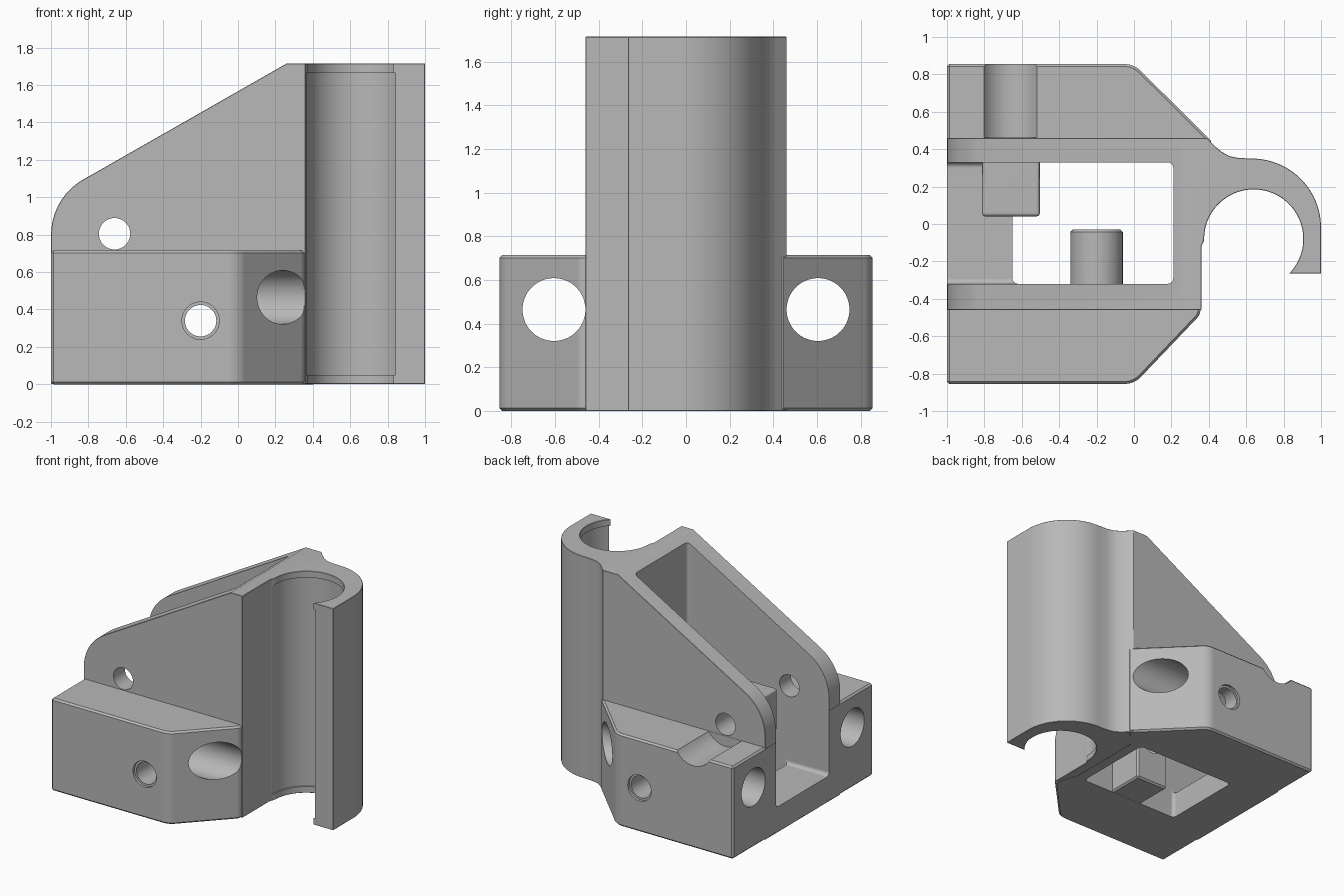
import bpy, bmesh
from math import cos, sin, radians, pi
from mathutils import Vector

cube = bpy.data.objects.get("Cube")
if cube:
    bpy.data.objects.remove(cube, do_unlink=True)

grey = bpy.data.materials.new("plain grey")
grey.use_nodes = True
grey.diffuse_color = (0.48, 0.48, 0.48, 1)
grey.node_tree.nodes["Principled BSDF"].inputs["Base Color"].default_value = (0.48, 0.48, 0.48, 1)


def arc(cx, cy, r, start, end, n):
    angles = [radians(start + (end - start) * i / n) for i in range(n + 1)]
    return [(cx + r * cos(a), cy + r * sin(a)) for a in angles]


def prism(name, outline, axis, low, high):
    """Extrude a flat outline along x, y or z."""
    place = {"x": lambda p, t: (t, p[0], p[1]),
             "y": lambda p, t: (p[0], t, p[1]),
             "z": lambda p, t: (p[0], p[1], t)}[axis]
    bm = bmesh.new()
    face = bm.faces.new([bm.verts.new(place(p, low)) for p in outline])
    new = bmesh.ops.extrude_face_region(bm, geom=[face])["geom"]
    shift = Vector(place((0, 0), high - low))
    bmesh.ops.translate(bm, vec=shift, verts=[v for v in new if isinstance(v, bmesh.types.BMVert)])
    bmesh.ops.recalc_face_normals(bm, faces=bm.faces)
    mesh = bpy.data.meshes.new(name)
    bm.to_mesh(mesh)
    bm.free()
    mesh.materials.append(grey)
    obj = bpy.data.objects.new(name, mesh)
    bpy.context.collection.objects.link(obj)
    return obj


def rect(x0, x1, y0, y1):
    return [(x0, y0), (x1, y0), (x1, y1), (x0, y1)]


def circle(cx, cy, r, n=64):
    return arc(cx, cy, r, 0, 360, n)[:-1]


def apply(obj, mod):
    bpy.context.view_layer.objects.active = obj
    bpy.ops.object.modifier_apply(modifier=mod.name)


def bevel(obj, width, angle=35, segments=1):
    mod = obj.modifiers.new("edge", "BEVEL")
    mod.width, mod.segments = width, segments
    mod.limit_method, mod.angle_limit = "ANGLE", radians(angle)
    apply(obj, mod)


def combine(obj, other, operation):
    """Boolean the other solid into obj, then discard it."""
    other.hide_render = True
    mod = obj.modifiers.new("combine", "BOOLEAN")
    mod.operation, mod.solver, mod.object = operation, "EXACT", other
    apply(obj, mod)
    bpy.data.objects.remove(other, do_unlink=True)


# Tower with the open clip, as seen in plan
plan = [(-1.2, 0.46), (0.39, 0.46), (0.44, 0.41), (0.47, 0.385), (0.51, 0.363), (0.56, 0.353)]
plan += arc(0.63, -0.02, 0.37, 90, 0, 24)
plan += [(1.0, -0.265), (0.83, -0.265)]
plan += arc(0.64, -0.08, 0.265, -43, 178, 48)
plan += [(0.374, -0.09), (0.36, -0.12), (0.36, -0.46), (-1.2, -0.46)]
tower = prism("tower", plan, "z", 0.001, 1.715)

# Sloping side outline with a rounded lower corner
side = [(-0.999, -0.2), (1.2, -0.2), (1.2, 2.26), (0.26, 1.715)]
side += arc(-0.66, 0.8, 0.339, 120, 180, 16)
combine(tower, prism("slope", side, "y", -1, 1), "INTERSECT")
bevel(tower, 0.012)

# Lower block with clipped corners
front = [(-1, -0.855)] + arc(-0.05, -0.735, 0.12, -90, -45, 6)
front += arc(0.295, -0.46, 0.06, -45, 0, 4) + [(0.3, -0.3)]
back = [(0.3, 0.3), (0.42, 0.437)] + arc(-0.05, 0.735, 0.12, 45, 90, 6) + [(-1, 0.855)]
body = prism("bracket_body", front + back, "z", 0, 0.715)
bevel(body, 0.013)
combine(body, tower, "UNION")

# Central cavity: a slot open to one end and a shaft open below
slot = prism("slot", rect(-1.2, 0.21, -0.32, 0.33), "z", 0.2, 2)
bevel(slot, 0.03, segments=4)
combine(body, slot, "DIFFERENCE")
shaft = prism("shaft", rect(-0.65, 0.21, -0.32, 0.33), "z", -0.2, 0.5)
bevel(shaft, 0.03, segments=4)
combine(body, shaft, "DIFFERENCE")

# Round-topped post on the front wall
post = prism("post", [(-0.34, 0.001), (-0.06, 0.001)] + arc(-0.2, 0.34, 0.14, 0, 180, 24),
             "y", -0.4, -0.03)
bevel(post, 0.013)
combine(body, post, "UNION")

# Square boss on the back wall
boss = prism("boss", rect(-0.813, -0.503, 0.64, 0.965), "y", 0.04, 0.4)
bevel(boss, 0.02, segments=3)
combine(body, boss, "UNION")

# Clip recess between the end lips, and the groove in the rear ledge
combine(body, prism("recess", circle(0.64, -0.08, 0.275, 96), "z", 0.05, 1.665), "DIFFERENCE")
combine(body, prism("groove", circle(-0.66, 0.8, 0.165), "y", 0.462, 1), "DIFFERENCE")

# Long bores through both sides of the lower block
for y in (-0.605, 0.605):
    combine(body, prism("long_bore", circle(y, 0.465, 0.144), "x", -1.2, 0.8), "DIFFERENCE")

# Cross holes, the lower one with wider mouths
for x, z in ((-0.2, 0.34), (-0.66, 0.805)):
    combine(body, prism("cross_hole", circle(x, z, 0.084, 48), "y", -1, 1), "DIFFERENCE")
for low, high in ((-1, -0.835), (0.835, 1)):
    combine(body, prism("hole_mouth", circle(-0.2, 0.34, 0.1, 48), "y", low, high), "DIFFERENCE")

# Smooth curved walls, crisp edges
bpy.ops.object.select_all(action="DESELECT")
body.select_set(True)
bpy.context.view_layer.objects.active = body
bpy.ops.object.shade_smooth_by_angle(angle=radians(30))
normals = body.modifiers.new("normals", "WEIGHTED_NORMAL")
normals.keep_sharp = True
